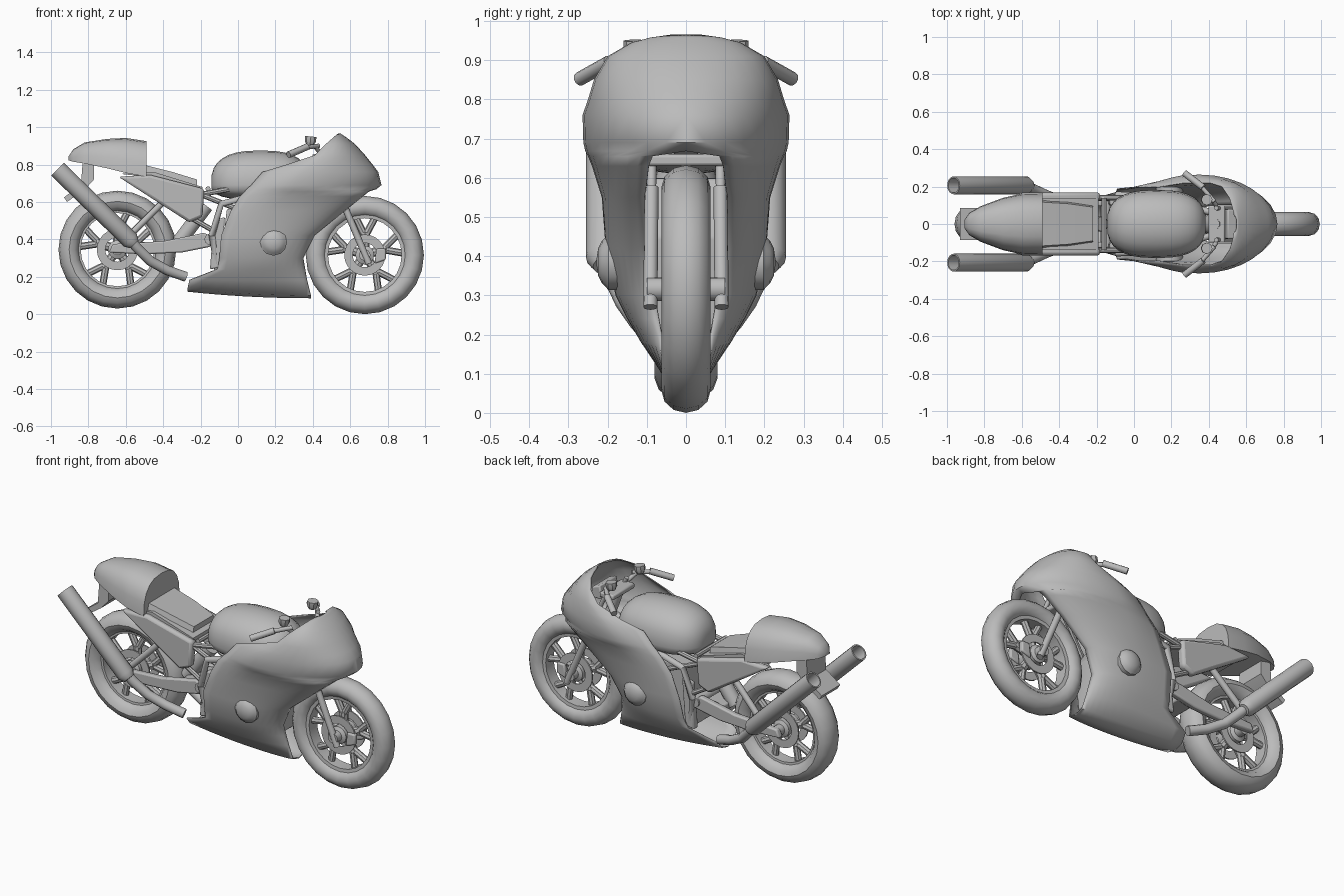
import bpy, bmesh
from math import sin, cos, pi, radians
from mathutils import Vector

if "Cube" in bpy.data.objects:
    bpy.data.objects.remove(bpy.data.objects["Cube"])

GREY = (0.5, 0.5, 0.5, 1)
grey = bpy.data.materials.new("plain grey")
grey.use_nodes = True
grey.diffuse_color = GREY
grey.node_tree.nodes["Principled BSDF"].inputs["Base Color"].default_value = GREY


def loft(name, rings, closed=True, caps=True, wrap=False, mirror=False, solid=0, angle=40):
    """Skin a list of equal rings of points."""
    bm = bmesh.new()
    rows = [[bm.verts.new(p) for p in ring] for ring in rings]
    count = len(rows[0])
    pairs = list(zip(rows, rows[1:]))
    if wrap:
        pairs.append((rows[-1], rows[0]))
    for a, b in pairs:
        for i in range(count if closed else count - 1):
            j = (i + 1) % count
            bm.faces.new((a[i], a[j], b[j], b[i]))
    if caps and closed and not wrap:
        bm.faces.new(rows[0])
        bm.faces.new(rows[-1])
    bmesh.ops.remove_doubles(bm, verts=bm.verts, dist=0.0005)
    bmesh.ops.recalc_face_normals(bm, faces=bm.faces)
    mesh = bpy.data.meshes.new(name)
    bm.to_mesh(mesh)
    bm.free()
    mesh.materials.append(grey)
    mesh.shade_smooth()
    mesh.set_sharp_from_angle(angle=radians(angle))
    obj = bpy.data.objects.new(name, mesh)
    bpy.context.collection.objects.link(obj)
    if mirror:
        mod = obj.modifiers.new("mirror", 'MIRROR')
        mod.use_axis = (False, True, False)
    if solid:
        mod = obj.modifiers.new("thickness", 'SOLIDIFY')
        mod.thickness = solid
    return obj


def circle(centre, axis, radius, sides):
    turn = Vector(axis).to_track_quat('Z', 'Y')
    return [Vector(centre) + turn @ Vector((radius * cos(2 * pi * k / sides),
            radius * sin(2 * pi * k / sides), 0)) for k in range(sides)]


def lathe(name, centre, axis, profile, sides=24, **kw):
    """Spin (radius, distance) pairs about an axis."""
    axis = Vector(axis).normalized()
    return loft(name, [circle(Vector(centre) + axis * d, axis, r, sides)
                       for r, d in profile], **kw)


def tube(name, points, radius, sides=10, mirror=True):
    pts = [Vector(p) for p in points]
    last = len(pts) - 1
    rings = [circle(p, pts[min(i + 1, last)] - pts[max(i - 1, 0)], radius, sides)
             for i, p in enumerate(pts)]
    return loft(name, rings, mirror=mirror)


def slab(name, outline, y0, y1, mirror=True, bevel=0.008):
    """Extrude a side outline across the width."""
    obj = loft(name, [[(x, y, z) for x, z in outline] for y in (y0, y1)], mirror=mirror)
    if bevel:
        mod = obj.modifiers.new("bevel", 'BEVEL')
        mod.width, mod.segments = bevel, 2
    return obj


# Wheels: tyre, rim, hub, forked spokes and brake discs
def wheel(name, x, z, radius, half):
    hub = Vector((x, 0, z))
    mid = radius - 0.057
    tyre = [(mid + 0.057 * cos(pi * k / 6), half * sin(pi * k / 6)) for k in range(12)]
    lathe(name + "_tyre", hub, (0, 1, 0), tyre, wrap=True)
    rim = [(mid - 0.03, -0.04), (mid - 0.03, 0.04), (mid - 0.062, 0.036), (mid - 0.062, -0.036)]
    lathe(name + "_rim", hub, (0, 1, 0), rim, wrap=True)
    lathe(name + "_hub", hub, (0, 1, 0), [(0.03, -0.1), (0.03, -0.06), (0.05, -0.05),
          (0.05, 0.05), (0.03, 0.06), (0.03, 0.1)], sides=16)
    lathe(name + "_brake_disc", hub, (0, 1, 0), [(0.11, 0.04), (0.11, 0.048),
          (0.065, 0.048), (0.065, 0.04)], wrap=True, mirror=True)

    def polar(r, a):
        return hub + r * Vector((cos(a), 0, sin(a)))
    for k in range(5):
        a = 2 * pi * k / 5 + 0.3
        tube(name + "_spoke", [polar(0.04, a), polar(0.12, a)], 0.024, 8, mirror=False)
        for lean in (-0.26, 0.26):
            tube(name + "_spoke_fork", [polar(0.1, a), polar(mid - 0.045, a + lean)],
                 0.019, 8, mirror=False)


wheel("front_wheel", 0.678, 0.316, 0.316, 0.063)
wheel("rear_wheel", -0.645, 0.345, 0.315, 0.08)

# Fairing levels: height, then (x, half width) at the back, widest point and front
LEVELS = [
    (0.085, -0.27, 0, 0.1, 0, 0.39, 0),
    (0.1, -0.27, 0.055, 0.1, 0.065, 0.39, 0.05),
    (0.18, -0.26, 0.1, 0.1, 0.115, 0.37, 0.06),
    (0.24, -0.11, 0.14, 0.1, 0.15, 0.36, 0.07),
    (0.3, -0.1, 0.165, 0.12, 0.18, 0.35, 0.08),
    (0.42, -0.09, 0.19, 0.15, 0.205, 0.41, 0.1),
    (0.55, -0.04, 0.19, 0.2, 0.215, 0.57, 0.105),
    (0.63, 0.01, 0.2, 0.25, 0.24, 0.67, 0.095),
    (0.655, 0.035, 0.2, 0.29, 0.25, 0.7, 0.085),
    (0.668, 0.045, 0.2, 0.3, 0.257, 0.74, 0),
    (0.69, 0.07, 0.2, 0.3, 0.262, 0.767, 0),
    (0.76, 0.13, 0.2, 0.35, 0.264, 0.75, 0),
    (0.8, 0.26, 0.22, 0.4, 0.25, 0.72, 0),
    (0.85, 0.41, 0.22, 0.46, 0.235, 0.68, 0),
    (0.91, 0.47, 0.2, 0.49, 0.2, 0.625, 0),
    (0.945, 0.51, 0.14, 0.515, 0.14, 0.58, 0),
    (0.958, 0.525, 0.09, 0.53, 0.09, 0.56, 0),
    (0.965, 0.535, 0.04, 0.54, 0.04, 0.55, 0),
]
rows = []
for z, xb, yb, xm, ym, xf, yf in LEVELS:
    row = [(xb + (xm - xb) * k / 5, yb + (ym - yb) * sin(k * pi / 10)) for k in range(5)]
    row += [(xm + (xf - xm) * sin(k * pi / 16), yf + (ym - yf) * cos(k * pi / 16))
            for k in range(8)] + [(xf, yf)]
    # the belly sweeps up towards the back
    rise = 0.035 if z < 0.12 else 0
    rows.append([(x, y, z + rise * ((0.39 - x) / 0.66) ** 2) for x, y in row])
loft("fairing", rows, closed=False, mirror=True, solid=0.006, angle=60)

# Engine block and its round side covers
slab("engine_block", [(-0.1, 0.22), (0.28, 0.2), (0.3, 0.45), (0.2, 0.6), (-0.06, 0.56)],
     -0.11, 0.11, mirror=False)
lathe("engine_cover", (0.19, 0.16, 0.385), (0, 1, 0),
      [(0.072, 0), (0.072, 0.038), (0.062, 0.046), (0.055, 0.054), (0.035, 0.064), (0.01, 0.068)],
      sides=12, mirror=True, angle=50)


# Fuel tank: a squared-off dome
def puff(v, power=0.75):
    return abs(v) ** power * (1 if v > 0 else -1)


tank = []
for k in range(1, 16):
    a = pi * k / 16
    tank.append([(0.12 - 0.265 * puff(cos(a)), 0.182 * puff(sin(a)) * cos(t),
                  0.69 + (0.185 if sin(t) > 0 else 0.08) * puff(sin(a)) * puff(sin(t)))
                 for t in [2 * pi * j / 20 for j in range(20)]])
loft("fuel_tank", tank, angle=60)

# Tail cowl: x, underside, top, half width
tail = []
for x, low, top, half in [(-0.49, 0.735, 0.925, 0.165), (-0.6, 0.755, 0.942, 0.162),
                          (-0.7, 0.78, 0.937, 0.14), (-0.82, 0.805, 0.918, 0.095),
                          (-0.88, 0.815, 0.882, 0.06), (-0.905, 0.822, 0.845, 0.025)]:
    arch = [pi * k / 10 for k in range(11)]
    tail.append([(x, half * puff(cos(a)), low + (top - low) * sin(a) ** 0.8) for a in arch])
loft("tail_cowl", tail, angle=50)

# Seat pad, deck and side panels
loft("seat_pad", [[(x, w, z), (x, w * 0.9, z + 0.045), (x, -w * 0.9, z + 0.045), (x, -w, z)]
                  for x, w, z in [(-0.49, 0.13, 0.75), (-0.35, 0.12, 0.715), (-0.22, 0.1, 0.675)]],
     angle=30)
slab("seat_deck", [(-0.63, 0.75), (-0.45, 0.76), (-0.19, 0.68), (-0.19, 0.65), (-0.45, 0.73)],
     -0.14, 0.14, mirror=False, bevel=0)
slab("side_panel", [(-0.64, 0.735), (-0.47, 0.745), (-0.18, 0.67), (-0.19, 0.52),
                    (-0.26, 0.49), (-0.4, 0.58)], 0.12, 0.168, bevel=0.015)

# Rear mudguard flap
slab("mudguard_flap", [(-0.83, 0.82), (-0.77, 0.8), (-0.77, 0.72), (-0.82, 0.665),
                       (-0.915, 0.6), (-0.93, 0.625), (-0.84, 0.69)], -0.085, 0.085,
     mirror=False, bevel=0)

# Exhausts: hollow silencers and bent pipes
end, start = Vector((-0.965, 0.207, 0.775)), Vector((-0.575, 0.207, 0.395))
span = (end - start).length
lathe("silencer", start, end - start, [(0.03, -0.03), (0.048, 0), (0.048, span),
      (0.04, span), (0.036, span - 0.12)], sides=16, mirror=True)
tube("exhaust_pipe", [(-0.59, 0.207, 0.42), (-0.545, 0.19, 0.36), (-0.47, 0.155, 0.285),
                      (-0.38, 0.12, 0.235), (-0.28, 0.09, 0.2)], 0.027)
tube("silencer_bracket", [(-0.6, 0.15, 0.4), (-0.4, 0.13, 0.6)], 0.018)

# Swingarm, axle plates and shock absorber
slab("swingarm", [(-0.69, 0.33), (-0.67, 0.375), (-0.4, 0.39), (-0.18, 0.435),
                  (-0.12, 0.4), (-0.15, 0.36), (-0.3, 0.33), (-0.5, 0.32)], 0.095, 0.13)
tube("swingarm_pivot", [(-0.15, -0.14, 0.4), (-0.15, 0.14, 0.4)], 0.03, mirror=False)
slab("swingarm_bridge", [(-0.3, 0.34), (-0.3, 0.4), (-0.2, 0.42), (-0.2, 0.35)],
     -0.11, 0.11, mirror=False)
tube("shock_absorber", [(-0.32, 0, 0.38), (-0.17, 0, 0.58)], 0.04, 14, mirror=False)

# Trellis frame
tube("frame_spar", [(0.42, 0.06, 0.74), (0.1, 0.15, 0.64), (-0.09, 0.155, 0.59),
                    (-0.14, 0.14, 0.42), (-0.11, 0.12, 0.24)], 0.018)
for a, b in [((-0.2, 0.14, 0.64), (0.05, 0.15, 0.54)), ((-0.2, 0.14, 0.64), (0.02, 0.14, 0.68)),
             ((-0.4, 0.13, 0.6), (-0.12, 0.14, 0.44)), ((0.42, 0.06, 0.7), (0.2, 0.14, 0.5)),
             ((-0.16, 0.14, 0.67), (-0.16, 0, 0.67))]:
    tube("frame_tube", [a, b], 0.014, 8)
slab("frame_plate", [(-0.13, 0.5), (-0.07, 0.52), (-0.09, 0.25), (-0.15, 0.24)], 0.1, 0.14)

# Front fork, clamps and steering stem
foot, head = Vector((0.7, 0.091, 0.27)), Vector((0.44, 0.085, 0.88))
tube("fork_leg", [foot, foot.lerp(head, 0.5)], 0.018, 12)
tube("fork_tube", [foot.lerp(head, 0.45), head], 0.012, 12)
for low in (0.645, 0.84):
    x = 0.7 - (low - 0.27) * 0.426
    slab("fork_clamp", [(x - 0.06, low - 0.015), (x - 0.06, low + 0.015),
                        (x + 0.03, low + 0.015), (x + 0.03, low - 0.015)],
         -0.1, 0.1, mirror=False)
tube("steering_stem", [(0.5, 0, 0.66), (0.43, 0, 0.85)], 0.03, mirror=False)
slab("brake_caliper", [(0.73, 0.27), (0.79, 0.29), (0.79, 0.35), (0.74, 0.35)], 0.03, 0.06)

# Handlebars, reservoirs and instruments
tube("handlebar", [(0.44, 0.1, 0.86), (0.41, 0.14, 0.9)], 0.012)
tube("handlebar_stub", [(0.43, 0.12, 0.9), (0.36, 0.2, 0.89)], 0.012)
tube("handlebar_grip", [(0.37, 0.195, 0.895), (0.27, 0.272, 0.852)], 0.018)
lathe("fluid_reservoir", (0.385, 0.13, 0.905), (0.1, 0, 1),
      [(0.02, 0), (0.03, 0.02), (0.03, 0.045)], sides=8, mirror=True)
slab("instruments", [(0.48, 0.8), (0.5, 0.88), (0.55, 0.86), (0.55, 0.8)],
     -0.08, 0.08, mirror=False)
